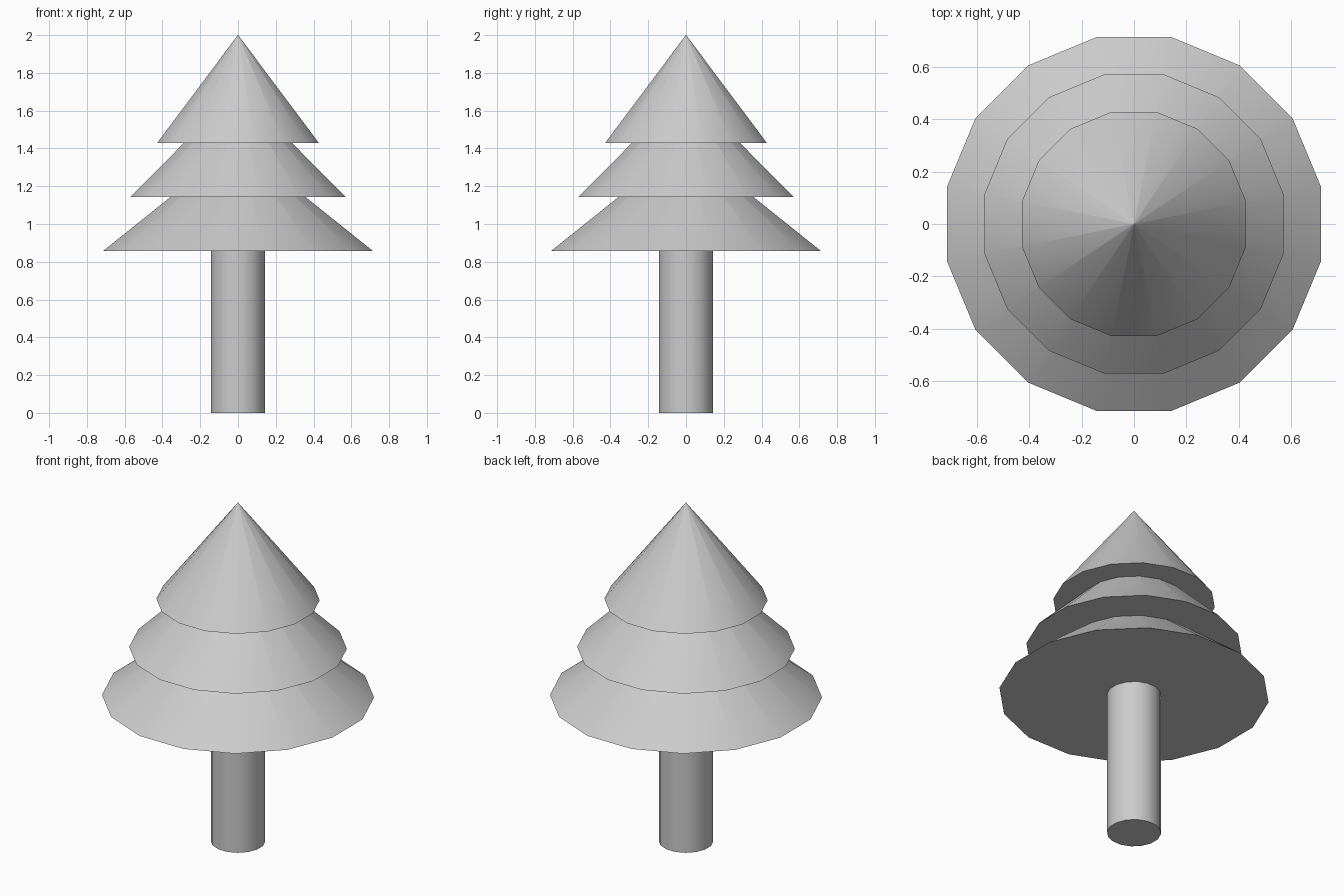
import bpy
import math

cube = bpy.data.objects.get("Cube")
if cube:
    bpy.data.objects.remove(cube, do_unlink=True)

U = 1 / 7            # base unit: the whole tree is 14 units tall
SIDES = 16
TIP = 0.001          # tiny blunt tip keeps the cone shading clean

# Single plain grey
grey = bpy.data.materials.new("light_grey")
grey.use_nodes = True
colour = (0.6, 0.6, 0.6, 1)
grey.diffuse_color = colour
grey.node_tree.nodes["Principled BSDF"].inputs["Base Color"].default_value = colour


def frustum(name, bottom, height, r_bottom, r_top):
    """Closed 16-sided cone or cylinder; radii measured to the flats."""
    k = 1 / math.cos(math.pi / SIDES)
    bpy.ops.mesh.primitive_cone_add(
        vertices=SIDES, radius1=r_bottom * k, radius2=r_top * k, depth=height,
        location=(0, 0, bottom + height / 2), rotation=(0, 0, math.pi / SIDES))
    obj = bpy.context.object
    obj.name = name
    obj.data.materials.append(grey)
    bpy.ops.object.shade_smooth_by_angle(angle=math.radians(30))
    return obj


# Trunk
frustum("trunk", 0, 6 * U, U, U)

# Three overlapping foliage tiers, each narrower than the one below
for i, name in enumerate(("lower_foliage", "middle_foliage", "upper_foliage")):
    frustum(name, (6 + 2 * i) * U, 4 * U, (5 - i) * U, TIP)
